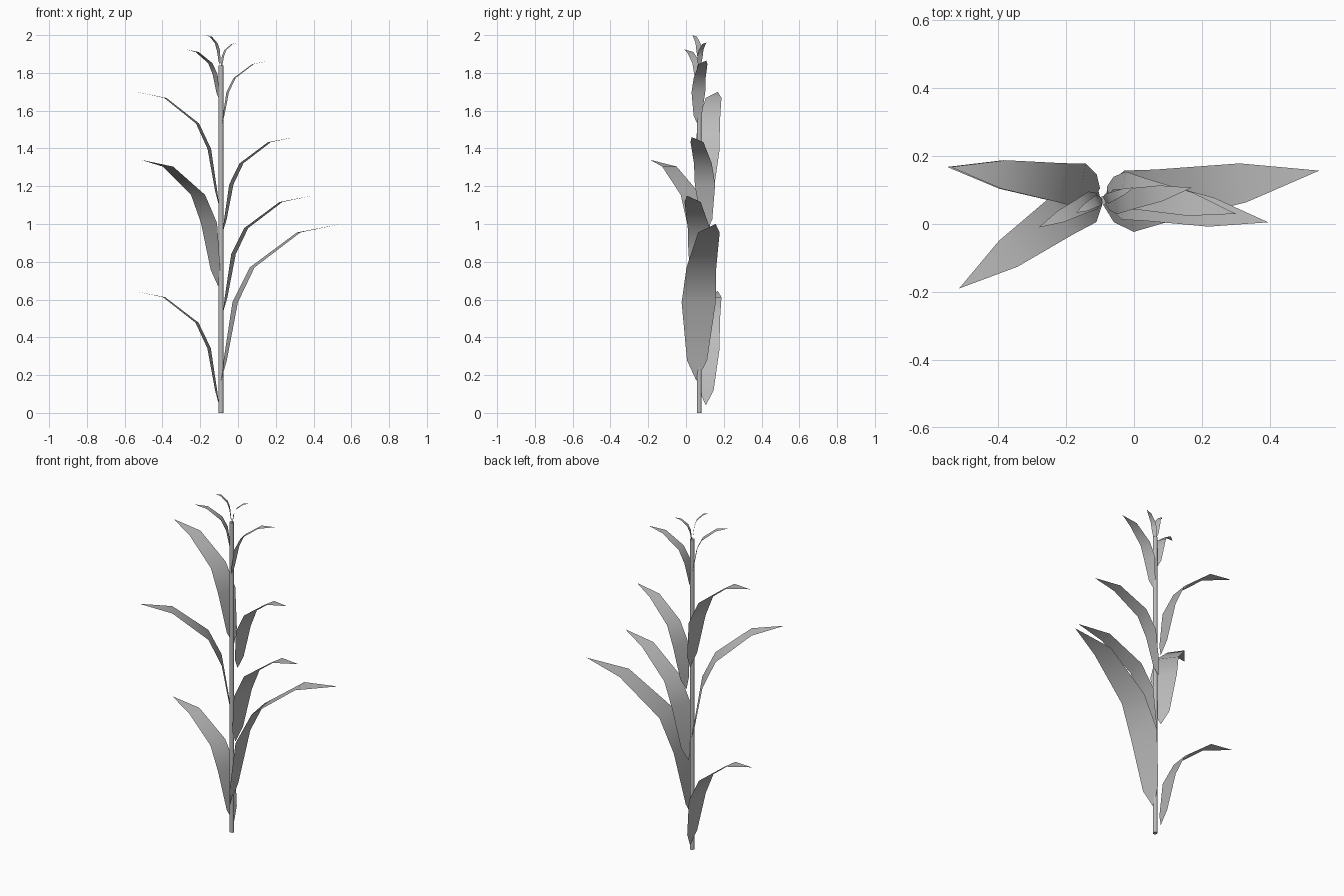
import bpy
import bmesh
from mathutils import Vector

cube = bpy.data.objects.get("Cube")
if cube:
    bpy.data.objects.remove(cube, do_unlink=True)

# Single plain grey for the whole plant
grey = bpy.data.materials.new("plain grey")
grey.use_nodes = True
colour = (0.5, 0.5, 0.5, 1)
grey.diffuse_color = colour
grey.node_tree.nodes["Principled BSDF"].inputs["Base Color"].default_value = colour


def finish(bm, name, angle):
    mesh = bpy.data.meshes.new(name)
    bm.to_mesh(mesh)
    bm.free()
    mesh.materials.append(grey)
    obj = bpy.data.objects.new(name, mesh)
    bpy.context.collection.objects.link(obj)
    bpy.ops.object.select_all(action="DESELECT")
    obj.select_set(True)
    bpy.context.view_layer.objects.active = obj
    bpy.ops.object.shade_smooth_by_angle(angle=angle)
    return obj


# Stalk: slim upright cylinder
STALK = Vector((-0.09, 0.07, 0))
HEIGHT = 1.84
bm = bmesh.new()
bmesh.ops.create_cone(bm, cap_ends=True, segments=8, radius1=0.013,
                      radius2=0.013, depth=HEIGHT)
bmesh.ops.translate(bm, verts=bm.verts, vec=STALK + Vector((0, 0, HEIGHT / 2)))
finish(bm, "stalk", 0.9)

# Leaf shape: (share of run, share of rise, width per unit of rise)
RINGS = [(0.035, 0.13, 0.13), (0.118, 0.50, 0.22),
         (0.26, 0.723, 0.192), (0.647, 0.946, 0.14)]


def leaf(name, base, tip):
    """Arching blade, pointed at both ends, from base to tip."""
    base, tip = Vector(base), Vector(tip)
    run = Vector((tip.x - base.x, tip.y - base.y, 0))
    rise = tip.z - base.z
    side = Vector((-run.y, run.x, 0)).normalized()
    bm = bmesh.new()
    start, end = bm.verts.new(base), bm.verts.new(tip)
    pairs = []
    for out, up, width in RINGS:
        centre = base + run * out + Vector((0, 0, rise * up))
        offset = side * width * rise / 2
        pairs.append((bm.verts.new(centre + offset), bm.verts.new(centre - offset)))
    bm.faces.new((start, pairs[0][1], pairs[0][0]))
    for (a, b), (c, d) in zip(pairs, pairs[1:]):
        bm.faces.new((a, b, d, c))
    bm.faces.new((pairs[-1][0], pairs[-1][1], end))
    finish(bm, name, 1.2)


# Leaves from the ground up: base point, tip point
leaf("lowest_right_leaf", (-0.10, 0.105, 0.04), (-0.55, 0.168, 0.645))
leaf("lowest_left_leaf", (-0.09, 0.055, 0.17), (0.545, 0.157, 1.00))
leaf("lower_left_leaf", (-0.08, 0.09, 0.53), (0.395, 0.005, 1.15))
leaf("middle_right_leaf", (-0.105, 0.10, 0.67), (-0.515, -0.19, 1.34))
leaf("middle_left_leaf", (-0.08, 0.11, 0.96), (0.30, 0.03, 1.46))
leaf("upper_right_leaf", (-0.10, 0.105, 1.095), (-0.54, 0.168, 1.70))
leaf("upper_left_leaf", (-0.085, 0.06, 1.53), (0.17, 0.107, 1.865))
leaf("top_right_leaf", (-0.10, 0.08, 1.66), (-0.28, -0.01, 1.925))
leaf("crown_left_leaf", (-0.09, 0.07, 1.82), (0.0, 0.108, 1.96))
leaf("crown_right_leaf", (-0.095, 0.075, 1.84), (-0.17, 0.033, 2.0))
